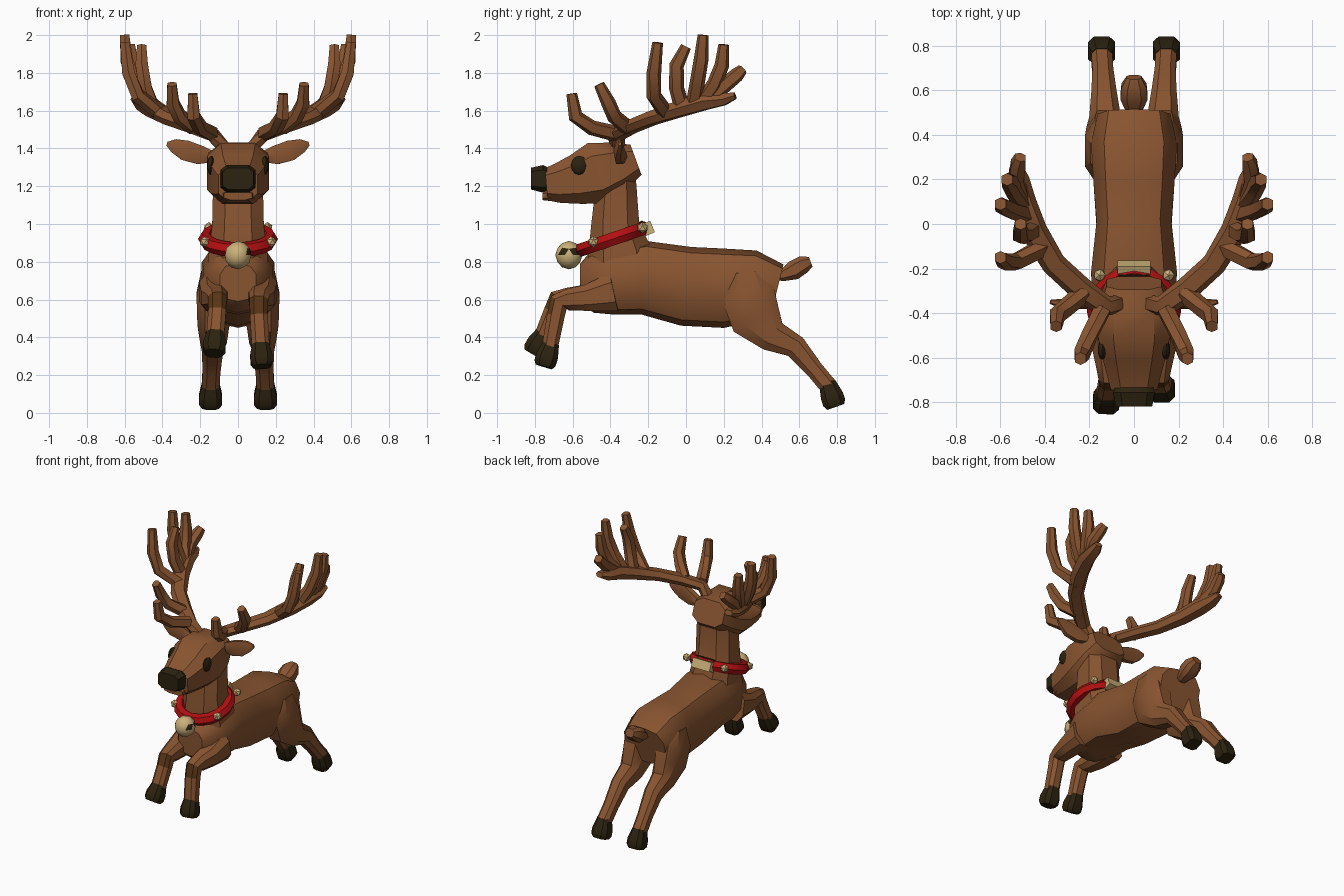
import bpy, bmesh, math
from mathutils import Vector, Matrix

cube = bpy.data.objects.get("Cube")
if cube:
    bpy.data.objects.remove(cube, do_unlink=True)


def material(name, rgb):
    m = bpy.data.materials.new(name)
    m.use_nodes = True
    m.diffuse_color = (*rgb, 1)
    m.node_tree.nodes["Principled BSDF"].inputs["Base Color"].default_value = (*rgb, 1)
    return m


FUR = material("brown fur", (0.25, 0.09, 0.03))
DARK = material("dark hoof", (0.025, 0.016, 0.005))
KNEE = material("knee brown", (0.1, 0.035, 0.007))
RED = material("collar red", (0.45, 0.005, 0.006))
GOLD = material("bell cream", (0.6, 0.44, 0.19))
X, Y, Z = Vector((1, 0, 0)), Vector((0, 1, 0)), Vector((0, 0, 1))


def finish(name, bm, mat, accent=None, rule=None, angle=35):
    """Turn a bmesh into an object; faces matching the rule get the accent."""
    bmesh.ops.recalc_face_normals(bm, faces=bm.faces)
    bm.normal_update()
    for f in bm.faces:
        f.smooth = True
        if rule and rule(f.calc_center_median(), f.normal):
            f.material_index = 1
    for e in bm.edges:
        e.smooth = len(e.link_faces) == 2 and e.calc_face_angle(0) < math.radians(angle)
    me = bpy.data.meshes.new(name)
    bm.to_mesh(me)
    bm.free()
    me.materials.append(mat)
    if accent:
        me.materials.append(accent)
    ob = bpy.data.objects.new(name, me)
    bpy.context.collection.objects.link(ob)
    return ob


def loft(name, rings, mat=FUR, sides=8, box=0.75, ref=X, accent=None, rule=None):
    """Skin a tube through rings of (x, y, z, radius along ref, other radius)."""
    bm = bmesh.new()
    pts = [Vector(r[:3]) for r in rings]
    loops = []
    for i, r in enumerate(rings):
        t = (pts[min(i + 1, len(pts) - 1)] - pts[max(i - 1, 0)]).normalized()
        u = (ref - t * ref.dot(t)).normalized()
        v = t.cross(u)
        loop = []
        for k in range(sides):
            a = math.tau * (k + 0.5) / sides
            c, s = math.cos(a), math.sin(a)
            c = math.copysign(abs(c) ** box, c)
            s = math.copysign(abs(s) ** box, s)
            loop.append(bm.verts.new(pts[i] + u * (c * r[3]) + v * (s * r[4])))
        loops.append(loop)
    for a, b in zip(loops, loops[1:]):
        for k in range(sides):
            j = (k + 1) % sides
            bm.faces.new((a[k], a[j], b[j], b[k]))
    bm.faces.new(loops[0])
    bm.faces.new(loops[-1])
    return finish(name, bm, mat, accent, rule)


def ball(name, centre, radii, mat, detail=2, accent=None, rule=None):
    bm = bmesh.new()
    m = Matrix.Translation(centre) @ Matrix.Diagonal((*radii, 1))
    bmesh.ops.create_icosphere(bm, subdivisions=detail, radius=1, matrix=m)
    return finish(name, bm, mat, accent, rule)


def block(name, centre, size, tilt, mat):
    bm = bmesh.new()
    m = Matrix.Translation(centre) @ Matrix.Rotation(tilt, 4, "X") @ Matrix.Diagonal((*size, 1))
    bmesh.ops.create_cube(bm, size=1, matrix=m)
    return finish(name, bm, mat)


def central(name, rings, **kw):
    return loft(name, [(0, *r) for r in rings], **kw)


# Torso, neck and head
central("body", [(-0.56, 0.69, 0.10, 0.10), (-0.5, 0.69, 0.15, 0.16), (-0.4, 0.70, 0.19, 0.18),
                 (-0.22, 0.715, 0.2, 0.195), (0, 0.67, 0.175, 0.21), (0.2, 0.66, 0.19, 0.21),
                 (0.36, 0.67, 0.2, 0.19), (0.48, 0.64, 0.17, 0.15)], sides=10)
central("neck", [(-0.34, 0.7, 0.17, 0.2), (-0.35, 0.85, 0.165, 0.18), (-0.375, 1.0, 0.145, 0.135),
                 (-0.37, 1.2, 0.14, 0.115), (-0.36, 1.36, 0.13, 0.09)])
central("head", [(-0.265, 1.34, 0.13, 0.09), (-0.36, 1.305, 0.165, 0.14), (-0.47, 1.27, 0.172, 0.175),
                 (-0.58, 1.235, 0.15, 0.14), (-0.68, 1.215, 0.125, 0.11), (-0.74, 1.21, 0.11, 0.09)], box=0.65)
central("chin", [(-0.6, 1.15, 0.1, 0.045), (-0.76, 1.15, 0.08, 0.025)])
central("nose", [(-0.725, 1.235, 0.085, 0.06), (-0.76, 1.24, 0.097, 0.075), (-0.82, 1.24, 0.085, 0.06)],
        mat=DARK, box=0.5)
central("tail", [(0.45, 0.745, 0.035, 0.035), (0.51, 0.73, 0.04, 0.035), (0.57, 0.755, 0.065, 0.055),
                 (0.62, 0.785, 0.06, 0.05), (0.66, 0.80, 0.035, 0.03)])


def hoof(name, end, direction, length, r):
    d = Vector(direction).normalized()
    rings = [(*(end + d * (length * f)), r * w, r * w)
             for f, w in ((-0.2, 0.8), (0.45, 1.1), (0.8, 1.1), (1, 0.85))]
    loft(name, rings, mat=DARK, box=0.65)


for s, side in ((1, "left"), (-1, "right")):
    # Front leg: the left one reaches less far forward and hangs lower
    lag = 1 if s > 0 else 0
    path = [(0.13, -0.38, 0.64, 0.08, 0.11, 0), (0.125, -0.52, 0.61, 0.075, 0.075, 0),
            (0.115, -0.63, 0.605, 0.06, 0.06, 0.1), (0.11, -0.68, 0.60, 0.052, 0.055, 0.2),
            (0.11, -0.705, 0.54, 0.05, 0.05, 0.4), (0.12, -0.76, 0.41, 0.05, 0.045, 1)]
    rings = [(s * x, y + 0.04 * k * lag, z - 0.06 * k * lag, a, b) for x, y, z, a, b, k in path]
    loft("front_leg_" + side, rings, accent=KNEE,
         rule=lambda c, n: 0.56 < c.z < 0.67 and c.y < -0.66 and n.y < -0.5)
    end, prev = Vector(rings[-1][:3]), Vector(rings[-2][:3])
    hoof("front_hoof_" + side, end, (end - prev) + Vector((0, -0.02, 0)), 0.11, 0.056)

    # Hind leg, stretched backwards
    rings = [(s * x, y, z, a, b) for x, y, z, a, b in (
        (0.12, 0.32, 0.74, 0.08, 0.09), (0.13, 0.33, 0.62, 0.095, 0.15), (0.13, 0.37, 0.5, 0.09, 0.145),
        (0.13, 0.46, 0.405, 0.075, 0.09), (0.135, 0.58, 0.35, 0.06, 0.065),
        (0.14, 0.68, 0.23, 0.05, 0.05), (0.145, 0.755, 0.14, 0.05, 0.05))]
    loft("hind_leg_" + side, rings)
    hoof("hind_hoof_" + side, Vector(rings[-1][:3]), (0, 0.35, -1), 0.115, 0.058)

    # Ear and eye
    loft("ear_" + side, [(s * 0.13, -0.34, 1.355, 0.03, 0.03), (s * 0.2, -0.35, 1.365, 0.055, 0.03),
                         (s * 0.28, -0.36, 1.39, 0.06, 0.025), (s * 0.34, -0.355, 1.415, 0.04, 0.018),
                         (s * 0.375, -0.35, 1.425, 0.012, 0.01)], sides=6, ref=Z)
    ball("eye_" + side, (s * 0.143, -0.565, 1.31), (0.02, 0.045, 0.052), DARK)

    # Antler: flattened beam, two brow tines and a fan of rear tines
    loft("antler_beam_" + side, [(s * x, y, z, a, b) for x, y, z, a, b in (
        (0.07, -0.36, 1.4, 0.035, 0.04), (0.13, -0.37, 1.47, 0.035, 0.05), (0.24, -0.29, 1.515, 0.035, 0.055),
        (0.36, -0.18, 1.56, 0.038, 0.055), (0.45, -0.03, 1.61, 0.045, 0.06),
        (0.5, 0.1, 1.65, 0.05, 0.06), (0.52, 0.2, 1.66, 0.035, 0.05), (0.53, 0.26, 1.68, 0.02, 0.03))],
         sides=6, ref=Z)
    tines = {
        "brow": [(0.14, -0.38, 1.48), (0.2, -0.5, 1.51), (0.235, -0.585, 1.57), (0.24, -0.605, 1.69)],
        "second": [(0.23, -0.31, 1.51), (0.31, -0.38, 1.57), (0.345, -0.41, 1.64), (0.35, -0.46, 1.74)],
        "outer": [(0.4, -0.1, 1.58), (0.53, -0.17, 1.68), (0.58, -0.17, 1.8), (0.6, -0.15, 1.96)],
        "middle": [(0.45, -0.02, 1.61), (0.49, -0.05, 1.72), (0.51, -0.05, 1.84), (0.51, 0, 1.94)],
        "upper": [(0.48, 0.04, 1.63), (0.55, 0.06, 1.75), (0.59, 0.08, 1.87), (0.6, 0.09, 2.0)],
        "rear": [(0.49, 0.08, 1.64), (0.54, 0.15, 1.74), (0.56, 0.19, 1.84), (0.57, 0.2, 1.95)],
        "tip": [(0.5, 0.1, 1.65), (0.53, 0.2, 1.73), (0.52, 0.27, 1.79), (0.51, 0.3, 1.82)],
    }
    widths = (0.04, 0.038, 0.037, 0.027)
    for label, pts in tines.items():
        loft(f"antler_{label}_tine_{side}",
             [(s * x, y, z, w, w * 1.05) for (x, y, z), w in zip(pts, widths)], sides=6)

    # Collar studs
    for place, y, z, x in (("front", -0.49, 0.905, 0.175), ("back", -0.23, 0.98, 0.155)):
        ball(f"stud_{place}_{side}", (s * x, y, z), (0.03, 0.03, 0.03), GOLD, 1)

# Collar, buckle and bell
bpy.ops.mesh.primitive_torus_add(major_segments=16, minor_segments=6, major_radius=0.172, minor_radius=0.04,
                                 location=(0, -0.39, 0.92), rotation=(0.33, 0, 0))
collar = bpy.context.object
collar.name = "collar"
collar.data.materials.append(RED)
bpy.ops.object.shade_smooth_by_angle(angle=math.radians(35))
block("buckle", (0, -0.205, 0.975), (0.15, 0.06, 0.065), 0.4, GOLD)
block("buckle_slot", (0, -0.238, 1.005), (0.14, 0.025, 0.02), 0.4, DARK)
ball("bell", (0, -0.62, 0.835), (0.072, 0.072, 0.075), GOLD, 2, DARK,
     lambda c, n: n.x > 0.75 and n.z > 0.15)
